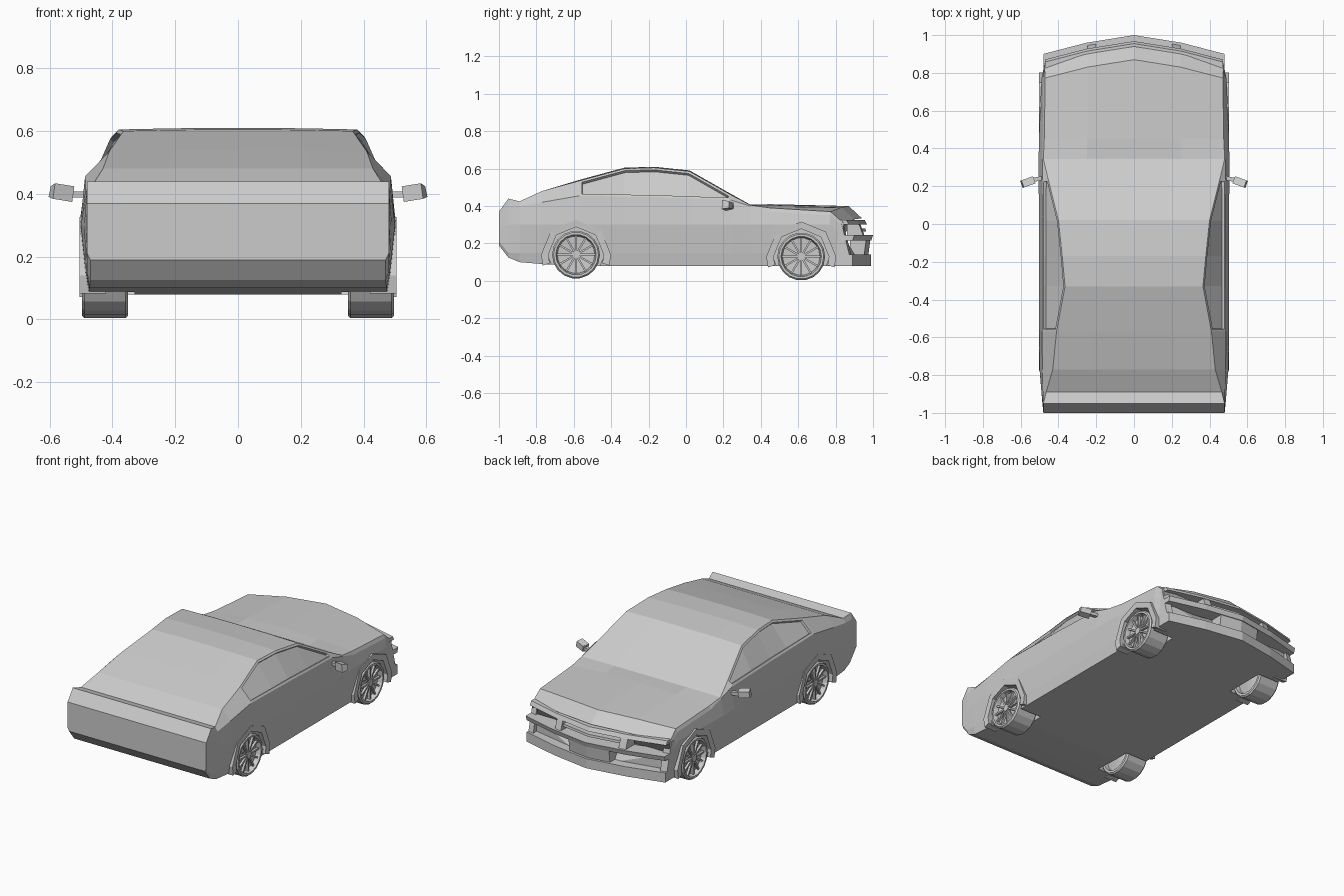
import bpy, bmesh, math
from mathutils import Matrix, Vector

cube = bpy.data.objects.get("Cube")
if cube:
    bpy.data.objects.remove(cube)

paint = bpy.data.materials.new("light_grey")
paint.use_nodes = True
GREY = (0.6, 0.6, 0.6, 1)
paint.diffuse_color = GREY
paint.node_tree.nodes["Principled BSDF"].inputs["Base Color"].default_value = GREY


def finish(name, bm):
    """Turn a bmesh into a painted, flat shaded object."""
    bmesh.ops.recalc_face_normals(bm, faces=bm.faces)
    mesh = bpy.data.meshes.new(name)
    bm.to_mesh(mesh)
    bm.free()
    mesh.materials.append(paint)
    obj = bpy.data.objects.new(name, mesh)
    bpy.context.collection.objects.link(obj)
    return obj


def loft(bm, rings, closed=False):
    """Skin closed rings of points; cap the ends, or join last to first."""
    rows = [[bm.verts.new(p) for p in ring] for ring in rings]
    pairs = list(zip(rows, rows[1:]))
    if closed:
        pairs.append((rows[-1], rows[0]))
    else:
        bm.faces.new(rows[0])
        bm.faces.new(rows[-1])
    for a, b in pairs:
        for i in range(len(a)):
            j = (i + 1) % len(a)
            bm.faces.new((a[i], a[j], b[j], b[i]))
    return rows


def plan(x):
    """How far the nose sweeps back at a distance x from the middle."""
    x = abs(x)
    return -0.16 * x if x < 0.25 else -0.04 - 0.26 * (x - 0.25)


# Body sections: y, floor z, sill x, waist x, belt x, belt z, top x, top z, crown z
SECTIONS = [
    (-1, .19, .48, .48, .48, .34, .48, .37, .37),
    (-.95, .125, .48, .485, .482, .4, .48, .44, .44),
    (-.89, .1, .483, .49, .482, .4, .465, .425, .425),
    (-.77, .09, .485, .5, .485, .42, .43, .48, .48),
    (-.57, .08, .49, .503, .487, .455, .41, .535, .54),
    (-.33, .08, .49, .503, .487, .45, .365, .6, .605),
    (-.17, .08, .49, .503, .487, .447, .38, .605, .61),
    (.02, .08, .49, .503, .487, .44, .4, .585, .59),
    (.24, .08, .49, .505, .485, .432, .455, .46, .465),
    (.345, .08, .49, .505, .485, .4, .48, .405, .407),
    (.45, .08, .49, .503, .485, .37, .475, .39, .41),
    (.87, .08, .485, .49, .48, .35, .47, .37, .4),
    (.94, .08, .475, .475, .475, .29, .475, .31, .335),
]


def section(y, floor, sill, waist, belt, belt_z, top, top_z, crown):
    half = [(sill - .01, floor), (sill, max(.15, floor + .02)),
            (waist, min(.3, belt_z - .05)), (belt, belt_z), (top, top_z),
            (top * .52, top_z * .25 + crown * .75)]
    ring = [(0, floor)] + half + [(0, crown)] + [(-x, z) for x, z in reversed(half)]
    sweep = 1 if y > .8 else 0
    return [(x, y + sweep * plan(x), z) for x, z in ring]


# Body shell with recessed side windows
bm = bmesh.new()
loft(bm, [section(*s) for s in SECTIONS])
bmesh.ops.recalc_face_normals(bm, faces=bm.faces)
for side in (-1, 1):
    glass = []
    for f in bm.faces:
        c = f.calc_center_median()
        if -.57 < c.y < .24 and c.z > .44 and side * c.x > .4:
            glass.append(f)
    bmesh.ops.inset_region(bm, faces=glass, thickness=.014, depth=0, use_even_offset=True)
    bmesh.ops.inset_region(bm, faces=glass, thickness=.002, depth=-.015, use_even_offset=True)
body = finish("body_shell", bm)

# Wheel positions: name, y, z
AXLES = [("rear", -.588, .14), ("front", .616, .13)]


def arc(y, z, r, angles):
    return [(y + r * math.cos(a), z + r * math.sin(a)) for a in angles]


# Wheel wells
for name, y, z in AXLES:
    for side in (-1, 1):
        outline = arc(y, z, .152, [k * math.pi / 4 for k in range(8)])
        bm = bmesh.new()
        loft(bm, [[(side * x, py, pz) for py, pz in outline] for x in (.33, .6)])
        cutter = finish("well_cutter", bm)
        cutter.hide_render = True
        cut = body.modifiers.new("well", "BOOLEAN")
        cut.object = cutter
        cut.solver = "EXACT"
        bpy.context.view_layer.objects.active = body
        bpy.ops.object.modifier_apply(modifier=cut.name)
        bpy.data.objects.remove(cutter)

# Wheel arch flares
for name, y, z in AXLES:
    angles = [math.radians(a) for a in (-18, 0, 45, 90, 135, 180, 198)]
    inner, outer = arc(y, z, .148, angles), arc(y, z, .187, angles)
    for side in (-1, 1):
        bm = bmesh.new()
        loft(bm, [[(side * .42, *a), (side * .502, *a), (side * .504, *b), (side * .42, *b)]
                  for a, b in zip(inner, outer)])
        finish(name + "_arch_flare", bm)

# Wheels: lathed tyre and rim, radial spokes, hub cap
TYRE = [(.36, .02), (.375, .1), (.35, .105), (.35, .12), (.358, .128),
        (.488, .128), (.497, .12), (.497, .108), (.468, .1), (.462, .02)]
SPOKES = 12


def add_box(bm, size, matrix):
    made = bmesh.ops.create_cube(bm, size=1, matrix=matrix @ Matrix.Diagonal((*size, 1)))
    return made["verts"]


for name, y, z in AXLES:
    for side in (-1, 1):
        bm = bmesh.new()
        rings = []
        for k in range(18):
            a = k * math.tau / 18
            rings.append([(side * x, y + r * math.cos(a), z + r * math.sin(a)) for x, r in TYRE])
        loft(bm, rings, closed=True)
        finish(name + "_tyre", bm)

        bm = bmesh.new()
        hub = Matrix.Translation((side * .478, y, z))
        for k in range(SPOKES):
            turn = hub @ Matrix.Rotation(k * math.tau / SPOKES, 4, "X")
            add_box(bm, (.014, .09, .01), turn @ Matrix.Translation((0, .058, 0)))
        for x in (.365, .475):
            bmesh.ops.create_cone(
                bm, cap_ends=True, segments=10, radius1=.022, radius2=.022, depth=.03,
                matrix=Matrix.Translation((side * x, y, z)) @ Matrix.Rotation(math.pi / 2, 4, "Y"))
        finish(name + "_wheel_spokes", bm)


def nose_bar(name, xa, xb, z0, z1, tip0, tip1):
    """A bar following the swept nose from xa to xb."""
    xs = [xa] + [x for x in (-.25, 0, .25) if xa < x < xb] + [xb]
    bm = bmesh.new()
    loft(bm, [[(x, .9 + plan(x), z0), (x, tip0 + plan(x), z0),
               (x, tip1 + plan(x), z1), (x, .9 + plan(x), z1)] for x in xs])
    finish(name, bm)


# Front fascia
nose_bar("front_splitter", -.48, .48, .08, .14, .99, .99)
nose_bar("bumper_bar", -.48, .48, .215, .245, .99, 1)
nose_bar("hood_lip", -.472, .472, .302, .326, .968, .955)
nose_bar("centre_plate", -.14, .14, .14, .215, .975, .985)
nose_bar("grille_bar", -.2, .2, .265, .28, .962, .96)
for side in (-1, 1):
    for name, x0, x1, low, high, t0, t1 in (
            ("corner_post", .44, .48, .08, .31, .988, .93),
            ("grille_post", .2, .245, .245, .302, .985, .965)):
        xa, xb = sorted((side * x0, side * x1))
        nose_bar(name, xa, xb, low, high, t0, t1)

# Door mirrors
for side in (-1, 1):
    bm = bmesh.new()
    add_box(bm, (.08, .022, .02), Matrix.Translation((side * .51, .238, .398))
            @ Matrix.Rotation(side * -.2, 4, "Z"))
    housing = add_box(bm, (.066, .04, .05), Matrix.Translation((side * .562, .222, .404))
                      @ Matrix.Rotation(side * -.35, 4, "Z")
                      @ Matrix.Rotation(side * -.15, 4, "Y"))
    for v in housing:
        if v.co.y > .222:
            v.co.z = .404 + (v.co.z - .404) * .7
    finish("door_mirror", bm)
